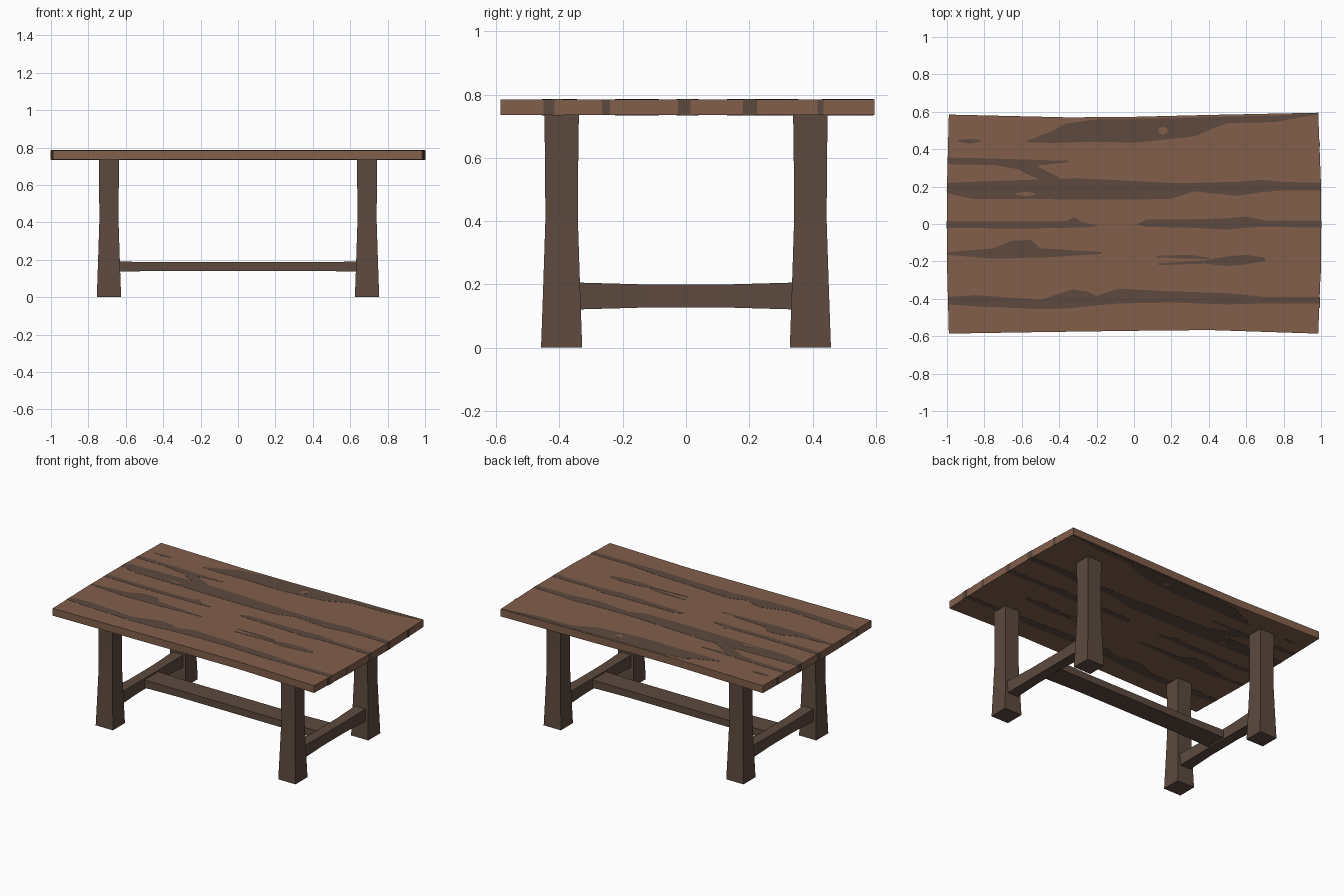
import bpy, bmesh


def material(name, rgb):
    m = bpy.data.materials.new(name)
    m.diffuse_color = (*rgb, 1)
    return m


LIGHT = material("light wood", (0.223, 0.114, 0.0704))
DARK = material("dark wood", (0.109, 0.0685, 0.0497))
Z0, Z1 = 0.735, 0.785


def loft(name, rings, mat):
    """Closed solid through rings with equal point counts."""
    bm = bmesh.new()
    loops = [[bm.verts.new(p) for p in r] for r in rings]
    n = len(loops[0])
    for a, b in zip(loops, loops[1:]):
        for i in range(n):
            j = (i + 1) % n
            bm.faces.new((a[i], a[j], b[j], b[i]))
    bm.faces.new(loops[0][::-1])
    bm.faces.new(loops[-1])
    bmesh.ops.recalc_face_normals(bm, faces=bm.faces)
    me = bpy.data.meshes.new(name)
    bm.to_mesh(me)
    bm.free()
    me.materials.append(mat)
    ob = bpy.data.objects.new(name, me)
    bpy.context.collection.objects.link(ob)
    return ob


def beam(name, axis, centre, sections):
    """Square beam along an axis; sections are (position, half width, half height)."""
    rings = []
    for t, a, b in sections:
        ring = []
        for u, v in ((-a, -b), (a, -b), (a, b), (-a, b)):
            off = {"x": (t, u, v), "y": (u, t, v), "z": (u, v, t)}[axis]
            ring.append([c + o for c, o in zip(centre, off)])
        rings.append(ring)
    return loft(name, rings, DARK)


# Tabletop with slightly bowed edges
def end_x(y):
    return 1.0 - 0.012 * (y / 0.59) ** 2


front = [(-0.99, -0.586), (-0.5, -0.578), (0, -0.571), (0.4, -0.567), (0.985, -0.586)]
back = [(0.985, 0.595), (0.4, 0.583), (0, 0.573), (-0.35, 0.57), (-0.99, 0.585)]
outline = front + [(1, -0.2), (1, 0.2)] + back + [(-1, 0.2), (-1, -0.2)]
loft("tabletop", [[(x, y, z) for x, y in outline] for z in (Z0, Z1)], LIGHT)


# Grain streaks: thin plates on top and underside, points are (x, low y, high y)
def streak(name, pts, mat=DARK, lift=0.001):
    def fit(x, y):
        return (x * end_x(y) if abs(x) == 1 else x, y)
    shape = [fit(x, lo) for x, lo, hi in pts] + [fit(x, hi) for x, lo, hi in pts[::-1]]
    for side, za, zb in (("top", Z1 - 0.001, Z1 + lift), ("under", Z0 + 0.001, Z0 - lift)):
        loft(name + "_" + side, [[(x, y, z) for x, y in shape] for z in (za, zb)], mat)


streak("back_streak", [(-0.57, .437, .445), (-0.43, .433, .50), (-0.37, .435, .535),
                       (-0.2, .44, .56), (0, .435, .562), (0.15, .45, .565),
                       (0.33, .47, .57), (0.42, .51, .572), (0.5, .54, .574),
                       (0.75, .545, .58), (0.98, .585, .592)])
streak("corner_streak", [(-0.94, .44, .45), (-0.88, .43, .455), (-0.82, .44, .45)])
streak("left_streak", [(-1, .32, .355), (-0.75, .315, .35), (-0.6, .29, .345),
                       (-0.5, .315, .342), (-0.35, .33, .338)])
streak("hook_streak", [(-0.63, .30, .33), (-0.57, .265, .33), (-0.5, .235, .30), (-0.4, .22, .25)])
streak("main_streak", [(-1, .165, .22), (-0.87, .135, .225), (-0.6, .135, .235),
                       (-0.3, .13, .245), (0, .13, .23), (0.2, .135, .22),
                       (0.32, .175, .22), (0.55, .15, .225), (0.68, .17, .237),
                       (0.8, .18, .225), (1, .18, .22)])
streak("middle_left_streak", [(-1, -.02, .015), (-0.6, -.025, .012), (-0.36, -.02, .015),
                              (-0.32, -.02, .038), (-0.28, -.02, .01), (-0.2, -.012, -.005)])
streak("middle_right_streak", [(0.02, -.005, 0), (0.07, -.015, .025), (0.3, -.02, .025),
                               (0.5, -.03, .03), (0.6, -.02, .04), (0.7, -.015, .02),
                               (1, -.02, .02)])
streak("front_left_streak", [(-1, -.165, -.15), (-0.75, -.185, -.13), (-0.66, -.183, -.09),
                             (-0.55, -.18, -.085), (-0.5, -.18, -.13), (-0.17, -.16, -.15)])
streak("front_right_streak", [(0.13, -.22, -.21), (0.38, -.212, -.195), (0.5, -.225, -.172),
                              (0.6, -.215, -.165), (0.7, -.2, -.18)])
streak("thin_streak", [(0.12, -.178, -.17), (0.3, -.185, -.165), (0.4, -.187, -.18)])
streak("front_streak", [(-1, -.43, -.39), (-0.85, -.44, -.38), (-0.5, -.455, -.405),
                        (-0.33, -.45, -.35), (-0.25, -.44, -.36), (-0.2, -.435, -.385),
                        (-0.08, -.425, -.345), (0.2, -.42, -.36), (0.5, -.43, -.37),
                        (0.7, -.425, -.39), (1, -.425, -.39)])
# Small light islands inside the dark grain
streak("back_island", [(0.13, .49, .51), (0.155, .475, .52), (0.18, .49, .51)], LIGHT, 0.0016)
streak("main_island", [(-0.63, .155, .165), (-0.58, .15, .172), (-0.53, .155, .165)], LIGHT, 0.0016)

# Grain on the two short ends
for s, side in ((1, "right"), (-1, "left")):
    for i, (a, b) in enumerate(((-.45, -.415), (-.265, -.24), (-.025, .015),
                                (.18, .225), (.415, .435))):
        rings = []
        for d in (-0.002, 0.0012):
            rings.append([(s * (max(end_x(y), 1 - max(0, abs(y) - 0.2) * 0.035) + d), y, z)
                          for y, z in ((a, Z0), (b, Z0), (b, Z1), (a, Z1))])
        loft(f"{side}_end_grain_{i}", rings, DARK)

# Four flared legs and a cross stretcher at each end
LEG = [(0, .065, .065), (0.2, .058, .058), (0.4, .0515, .0515), (0.55, .052, .052), (0.736, .0545, .0545)]
for sx, side in ((-1, "left"), (1, "right")):
    for sy, face in ((-1, "front"), (1, "back")):
        beam(f"{face}_{side}_leg", "z", (sx * 0.69, sy * 0.393, 0), LEG)
    beam(f"{side}_cross_stretcher", "y", (sx * 0.69, 0, 0.1635),
         [(-0.345, .04, .0425), (-0.13, .035, .0365), (0.13, .035, .0365), (0.345, .04, .0425)])

# Long stretcher joining the two ends
beam("long_stretcher", "x", (0, 0, 0.1635),
     [(-0.67, .075, .027), (-0.4, .07, .0235), (0.4, .07, .0235), (0.67, .075, .027)])
